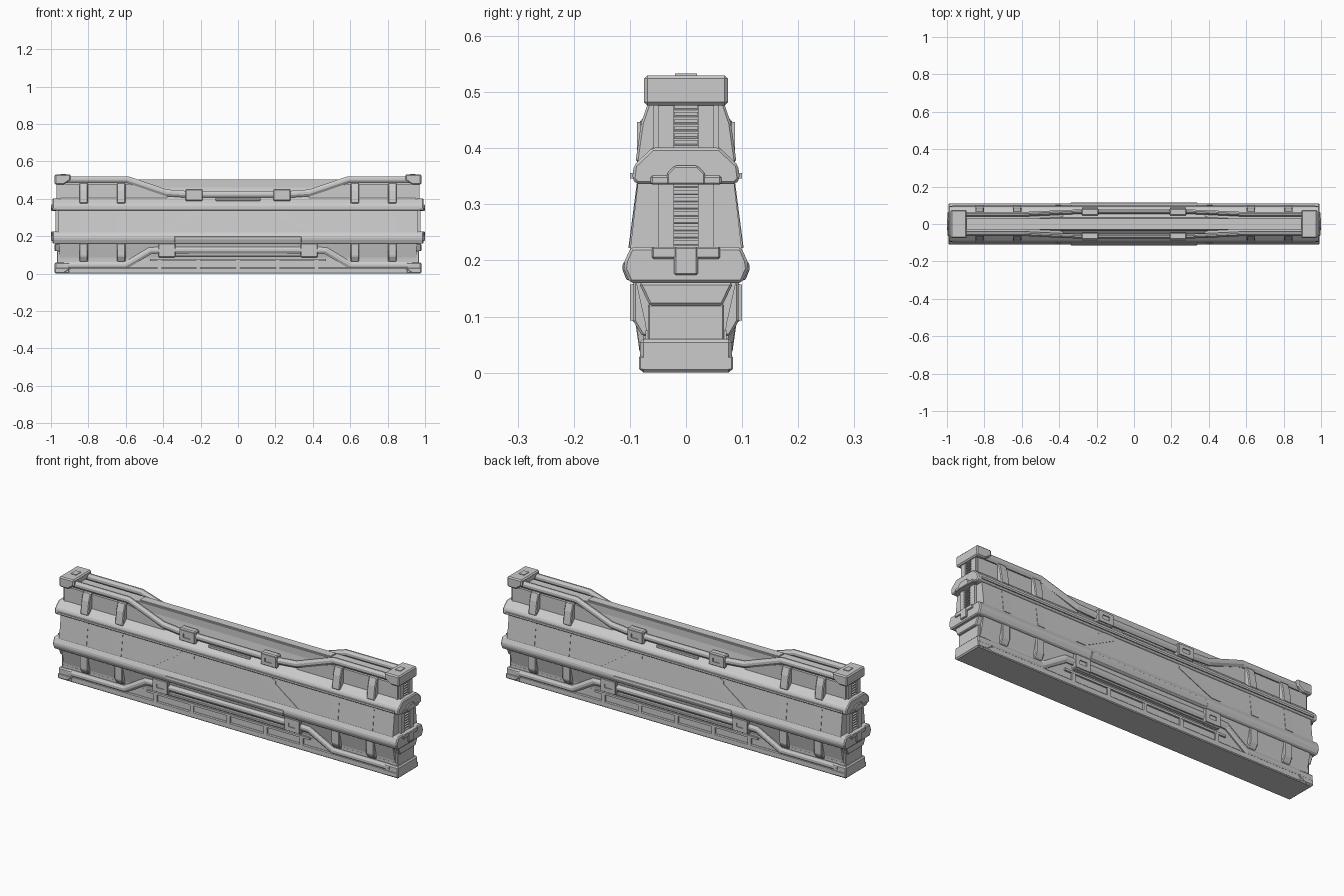
import bpy, bmesh
from mathutils import Vector


def finish(name, bm, mirror="", bevel=0.0):
    bmesh.ops.recalc_face_normals(bm, faces=bm.faces)
    me = bpy.data.meshes.new(name)
    bm.to_mesh(me)
    bm.free()
    ob = bpy.data.objects.new(name, me)
    bpy.context.collection.objects.link(ob)
    if bevel:
        m = ob.modifiers.new("bevel", "BEVEL")
        m.width, m.segments, m.limit_method = bevel, 1, "ANGLE"
    if mirror:
        m = ob.modifiers.new("mirror", "MIRROR")
        m.use_axis = ("x" in mirror, "y" in mirror, False)
        m.use_mirror_merge = False
    return ob


def loft(name, rings, mirror="", bevel=0.0):
    # skin a row of closed rings and cap both ends
    bm = bmesh.new()
    vs = [[bm.verts.new(p) for p in r] for r in rings]
    n = len(rings[0])
    for a, b in zip(vs, vs[1:]):
        for i in range(n):
            bm.faces.new((a[i], a[(i + 1) % n], b[(i + 1) % n], b[i]))
    bm.faces.new(vs[0])
    bm.faces.new(vs[-1])
    return finish(name, bm, mirror, bevel)


def prism_x(name, yz, x0, x1, mirror="", bevel=0.0):
    return loft(name, [[(x, y, z) for y, z in yz] for x in (x0, x1)], mirror, bevel)


def prism_y(name, xz, y0, y1, mirror="", bevel=0.0):
    return loft(name, [[(x, y, z) for x, z in xz] for y in (y0, y1)], mirror, bevel)


def box(name, x, y, z, mirror="", bevel=0.0):
    return prism_y(name, [(x[0], z[0]), (x[1], z[0]), (x[1], z[1]), (x[0], z[1])],
                   y[0], y[1], mirror, bevel)


def sym(half):
    # half outline at +y, completed on the -y side
    return half + [(-y, z) for y, z in reversed(half)]


def wall_plate(name, xz, t, mirror="xy"):
    # plate lying on the sloped main wall
    def wall(z):
        return 0.1 - (z - 0.22) * 0.13
    return loft(name, [[(x, wall(z) + d, z) for x, z in xz] for d in (-0.01, t)], mirror)


def bar(name, path, w, h):
    # chamfered bar along a path, mitred in the xz plane
    c = 0.3
    prof = [(-w, -h * c), (-w * c, -h), (w * c, -h), (w, -h * c),
            (w, h * c), (w * c, h), (-w * c, h), (-w, h * c)]
    pts = [Vector(p) for p in path]
    rings = []
    for i, p in enumerate(pts):
        d = [(b - a).normalized() for a, b in zip(pts[max(i - 1, 0):i + 1], pts[max(i - 1, 0) + 1:i + 2])]
        t = sum(d, Vector())
        up = Vector((-t.z, 0, t.x)).normalized()
        if up.z < 0:
            up = -up
        side = Vector((d[0].x, 0, d[0].z)).normalized()
        k = 1 / max(0.5, (1 - side.dot(up) ** 2) ** 0.5)
        rings.append([p + Vector((0, a, 0)) + up * b * k for a, b in prof])
    return loft(name, rings, "xy")


# Core walls
prism_x("main_wall", sym([(0.1, 0.215), (0.085, 0.345)]), -0.962, 0.962)
prism_x("lower_wall", sym([(0.07, 0.05), (0.072, 0.085), (0.09, 0.165)]), -0.955, 0.955)
prism_x("upper_wall", sym([(0.08, 0.36), (0.066, 0.395), (0.036, 0.425), (0.03, 0.46), (0.03, 0.497)]),
        -0.95, 0.95)
prism_y("shoulder_panel", [(0.96, 0.37), (0.96, 0.478), (0.58, 0.478), (0.38, 0.42), (0.38, 0.37)],
        0.02, 0.058, "xy")
box("ridge_cap", (-0.55, 0.55), (-0.022, 0.022), (0.49, 0.503))

# Long rails
prism_x("upper_rail", sym([(0.088, 0.336), (0.096, 0.345), (0.093, 0.37), (0.06, 0.401)]),
        -0.992, 0.992, bevel=0.005)
prism_x("lower_rail", sym([(0.1, 0.16), (0.111, 0.185), (0.109, 0.2), (0.098, 0.224)]),
        -0.992, 0.992, bevel=0.005)
box("rail_bead", (-0.97, 0.97), (0.08, 0.1), (0.346, 0.356), "y")
prism_x("rail_insert", [(0.09, 0.165), (0.106, 0.165), (0.114, 0.185), (0.112, 0.197), (0.09, 0.197)],
        -0.34, 0.34, "y", 0.002)

# Base
box("base_bar", (-0.96, 0.96), (-0.072, 0.072), (0.004, 0.075))
box("base_sole", (-0.96, 0.96), (-0.08, 0.08), (0.0, 0.032), bevel=0.004)
box("base_slot_top", (-0.47, 0.47), (0.06, 0.081), (0.066, 0.077), "y")
for i, x in enumerate((-0.42, -0.212, 0, 0.212, 0.42)):
    box(f"base_divider_{i}", (x - 0.01, x + 0.01), (0.06, 0.08), (0.02, 0.072), "y")
box("foot_block", (0.9, 0.98), (-0.082, 0.082), (0.0, 0.06), "x", 0.006)
prism_y("foot_gusset", [(0.89, 0.03), (0.98, 0.03), (0.98, 0.004), (0.93, 0.004)],
        0.06, 0.084, "xy", 0.003)

# Top corner caps
prism_y("top_cap", [(0.895, 0.53), (0.98, 0.53), (0.98, 0.476), (0.93, 0.476), (0.895, 0.5)],
        -0.075, 0.075, "x", 0.006)
box("top_cap_lug", (0.92, 0.95), (-0.02, 0.02), (0.525, 0.533), "x")

# Guard bars
bar("upper_guard", [(0.95, 0.052, 0.502), (0.59, 0.052, 0.502), (0.385, 0.062, 0.432),
                    (0.28, 0.066, 0.424), (0, 0.066, 0.424)], 0.012, 0.018)
bar("lower_guard", [(0.93, 0.072, 0.044), (0.6, 0.072, 0.044), (0.47, 0.083, 0.122),
                    (0.38, 0.083, 0.125), (0, 0.08, 0.125)], 0.011, 0.018)
box("lower_guard_lip", (-0.34, 0.34), (0.07, 0.09), (0.088, 0.1), "y", 0.002)


# Clamps with a raised frame around a small window
def clamp(name, x, z, y, w, h):
    box(name, (x - w, x + w), (y - 0.04, y - 0.004), (z - h, z + h), "xy", 0.005)
    f = 0.02
    for part, xs, zs in (("left", (x - w + .004, x - f), (z - h + .006, z + h - .006)),
                         ("right", (x + f, x + w - .004), (z - h + .006, z + h - .006)),
                         ("top", (x - f, x + f), (z + 0.01, z + h - .006)),
                         ("bottom", (x - f, x + f), (z - h + .006, z - 0.01))):
        box(f"{name}_{part}", xs, (y - 0.01, y + 0.001), zs, "xy")


clamp("upper_clamp", 0.235, 0.42, 0.086, 0.046, 0.033)
clamp("lower_clamp", 0.38, 0.125, 0.099, 0.046, 0.038)
box("latch_plate", (-0.12, 0.12), (0.05, 0.074), (0.388, 0.402), "y", 0.002)

# Vertical ribs
for i, x in enumerate((0.825, 0.625)):
    prism_x(f"upper_rib_{i}", [(0.04, 0.486), (0.066, 0.486), (0.08, 0.445), (0.09, 0.375), (0.04, 0.37)],
            x - 0.023, x + 0.023, "xy", 0.004)
    prism_x(f"lower_rib_{i}", [(0.05, 0.165), (0.094, 0.163), (0.094, 0.092), (0.078, 0.065), (0.05, 0.065)],
            x - 0.023, x + 0.023, "xy", 0.004)
    wall_plate(f"wall_strip_{i}", [(x - .022, 0.222), (x + .022, 0.222), (x + .022, 0.338), (x - .022, 0.338)],
               0.002)

# Diagonal bands on the main wall
wall_plate("diagonal_band", [(0.42, 0.222), (0.37, 0.222), (0.34, 0.236), (0.19, 0.315), (0.19, 0.338),
                             (0.25, 0.338), (0.28, 0.325), (0.28, 0.312)], 0.003)


# End ladders: side posts with slanted rungs
def ladder(name, z0, z1, half, count, x):
    box(f"{name}_post", (0.93, x), (0.021, half), (z0, z1), "xy")
    step = (z1 - z0) / count
    for i in range(count):
        z = z0 + i * step
        prism_y(f"{name}_rung_{i}", [(0.94, z), (x - 0.003, z), (x - 0.003, z + step * 0.4), (0.94, z + step * 0.75)],
                -0.021, 0.021, "x")


ladder("middle_ladder", 0.222, 0.338, 0.05, 9, 0.976)
ladder("top_ladder", 0.4, 0.476, 0.05, 6, 0.97)

# End latches and covers
prism_x("end_hood", sym([(0.034, 0.335), (0.034, 0.355), (0.02, 0.369)]), 0.97, 1.0, "x", 0.003)
box("upper_end_clip", (0.97, 0.998), (-0.063, 0.063), (0.335, 0.351), "x", 0.003)
box("lower_end_clip", (0.97, 0.998), (-0.061, 0.061), (0.203, 0.224), "x", 0.003)
box("end_latch", (0.97, 1.0), (-0.021, 0.021), (0.174, 0.224), "x", 0.003)
prism_x("lower_end_cover", sym([(0.065, 0.12), (0.084, 0.16)]), 0.94, 0.98, "x", 0.004)
box("lower_end_plate", (0.94, 0.968), (-0.068, 0.068), (0.055, 0.122), "x", 0.003)
